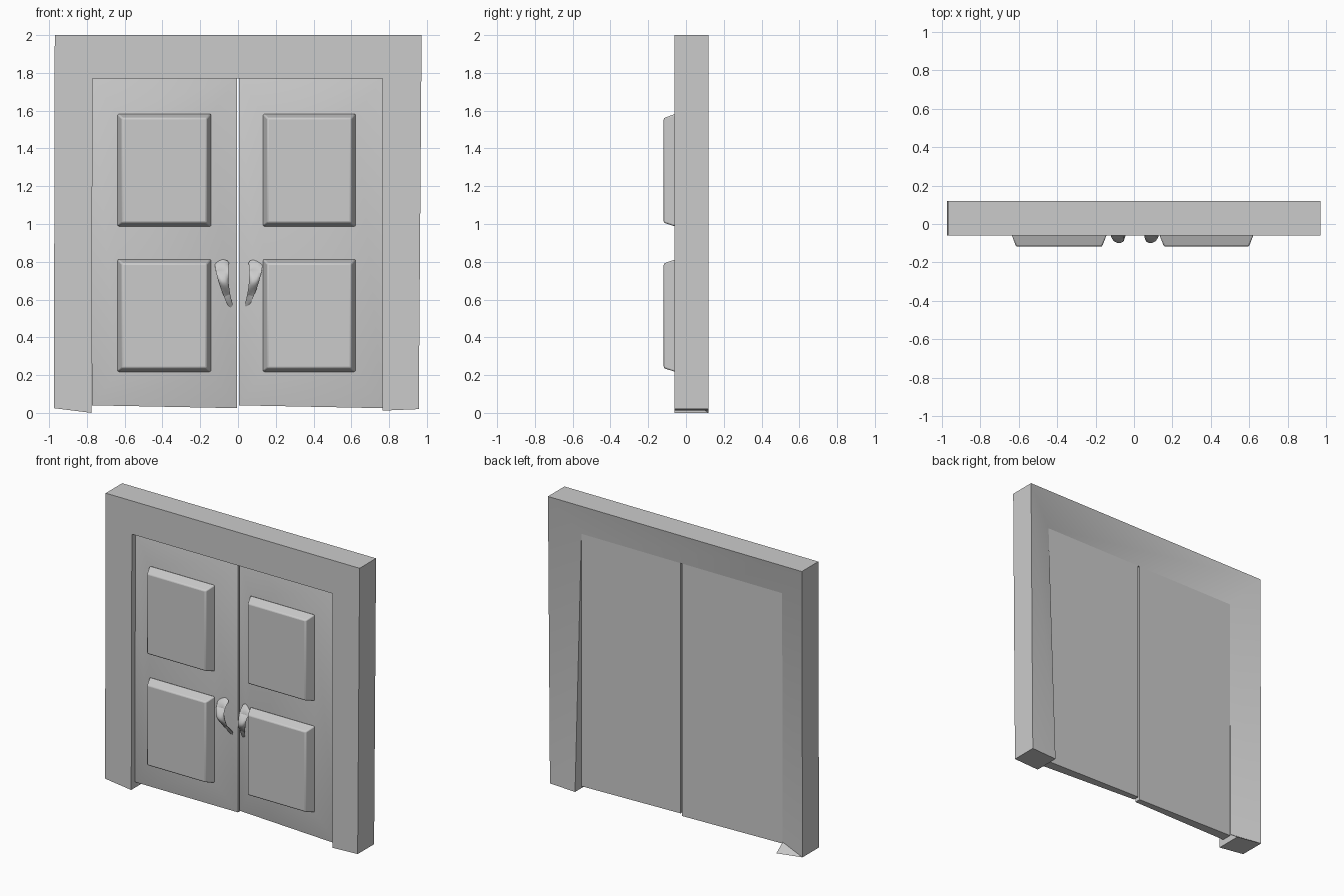
import bpy, bmesh, math

cube = bpy.data.objects.get("Cube")
if cube:
    bpy.data.objects.remove(cube, do_unlink=True)

grey = bpy.data.materials.new("plain grey")
grey.use_nodes = True
colour = (0.6, 0.6, 0.6, 1)
grey.diffuse_color = colour
grey.node_tree.nodes["Principled BSDF"].inputs["Base Color"].default_value = colour

FRONT, BACK = -0.06, 0.12
DOOR_HINGE, DOOR_GAP, DOOR_RAISED, DOOR_BACK = -0.02, 0.008, -0.052, 0.05
PANEL_FRONT = -0.118


def finish(bm, name, soften=0.0):
    """Turn a bmesh into a named, smooth object with softened edges."""
    bmesh.ops.recalc_face_normals(bm, faces=bm.faces)
    mesh = bpy.data.meshes.new(name)
    bm.to_mesh(mesh)
    bm.free()
    mesh.materials.append(grey)
    obj = bpy.data.objects.new(name, mesh)
    bpy.context.collection.objects.link(obj)
    if soften:
        bevel = obj.modifiers.new("soft edges", 'BEVEL')
        bevel.width = soften
        bevel.segments = 2
        bevel.limit_method = 'ANGLE'
        bevel.angle_limit = math.radians(40)
    bpy.ops.object.select_all(action='DESELECT')
    obj.select_set(True)
    bpy.context.view_layer.objects.active = obj
    bpy.ops.object.shade_smooth_by_angle(angle=math.radians(50))
    return obj


def loft(name, rings, soften=0.0):
    """Skin closed rings of points and cap both ends."""
    bm = bmesh.new()
    loops = [[bm.verts.new(p) for p in ring] for ring in rings]
    n = len(loops[0])
    for a, b in zip(loops, loops[1:]):
        for i in range(n):
            j = (i + 1) % n
            bm.faces.new((a[i], a[j], b[j], b[i]))
    bm.faces.new(loops[0])
    bm.faces.new(loops[-1])
    return finish(bm, name, soften)


def rect(x0, x1, z0, z1, y):
    return [(x0, y, z0), (x1, y, z0), (x1, y, z1), (x0, y, z1)]


# Door frame: flat front, back surface sinking towards the doors
outline = [(-0.975, 0.025), (-0.97, 2.0), (0.972, 2.0), (0.957, 0.02),
           (0.765, 0.012), (0.765, 1.77), (-0.77, 1.77), (-0.775, 0.0)]
back_y = [BACK] * 5 + [DOOR_BACK] * 2 + [BACK]
bm = bmesh.new()
f = [bm.verts.new((x, FRONT, z)) for x, z in outline]
b = [bm.verts.new((x, y, z)) for (x, z), y in zip(outline, back_y)]
foot = bm.verts.new((-0.775, DOOR_BACK, 0.05))
for quad in ((0, 1, 6, 7), (1, 2, 5, 6), (2, 3, 4, 5)):
    bm.faces.new([f[i] for i in quad])
bm.faces.new((b[0], b[1], b[6], foot))
bm.faces.new((b[0], foot, b[7]))
bm.faces.new((b[1], b[2], b[5], b[6]))
bm.faces.new((b[2], b[3], b[4]))
bm.faces.new((b[2], b[4], b[5]))
for i in range(8):
    j = (i + 1) % 8
    if i == 6:
        bm.faces.new((f[6], f[7], b[7], foot, b[6]))
    else:
        bm.faces.new((f[i], f[j], b[j], b[i]))
finish(bm, "door_frame")

for side, name in ((-1, "right"), (1, "left")):
    # Door leaf: thin slanted-bottom edge, front rising to a flat field
    x_left, x_right = (-0.772, -0.006) if side < 0 else (0.006, 0.767)
    y_left, y_right = (DOOR_HINGE, DOOR_GAP)[::-side]
    x0, x1 = (-0.64, -0.14) if side < 0 else (0.13, 0.625)
    edge = [(x_left, y_left, 0.04), (x_right, y_right, 0.025),
            (x_right, y_right, 1.77), (x_left, y_left, 1.77)]
    loft(name + "_door",
         [[(x, DOOR_BACK, z) for x, y, z in edge], edge,
          rect(x0, x1, 0.215, 1.585, DOOR_RAISED)])

    # Raised panels with sloping sides
    for level, z0, z1 in (("lower", 0.215, 0.815), ("upper", 0.985, 1.585)):
        loft(f"{name}_{level}_panel",
             [rect(x0, x1, z0, z1, DOOR_RAISED + 0.002),
              rect(x0 + 0.026, x1 - 0.026, z0 + 0.022, z1 - 0.024, PANEL_FRONT)], 0.008)

    # Bowed handle tapering to its lower end
    rings = []
    steps, sides = 12, 10
    for k in range(steps + 1):
        t = k / steps
        bow = math.sin(math.pi * t ** 0.8)
        cx = side * (0.09 - 0.045 * t * t) + 0.004
        cy = -0.032 + 0.02 * t - 0.057 * bow
        cz = 0.795 - 0.22 * t
        rx = 0.038 - 0.025 * t
        tilt = math.pi * 0.42 * math.cos(math.pi * t)
        rings.append([(cx + rx * math.cos(a),
                       cy + 0.02 * math.sin(a) * math.cos(tilt),
                       cz + 0.018 * math.sin(a) * math.sin(tilt))
                      for a in (2 * math.pi * s / sides for s in range(sides))])
    loft(name + "_handle", rings)
